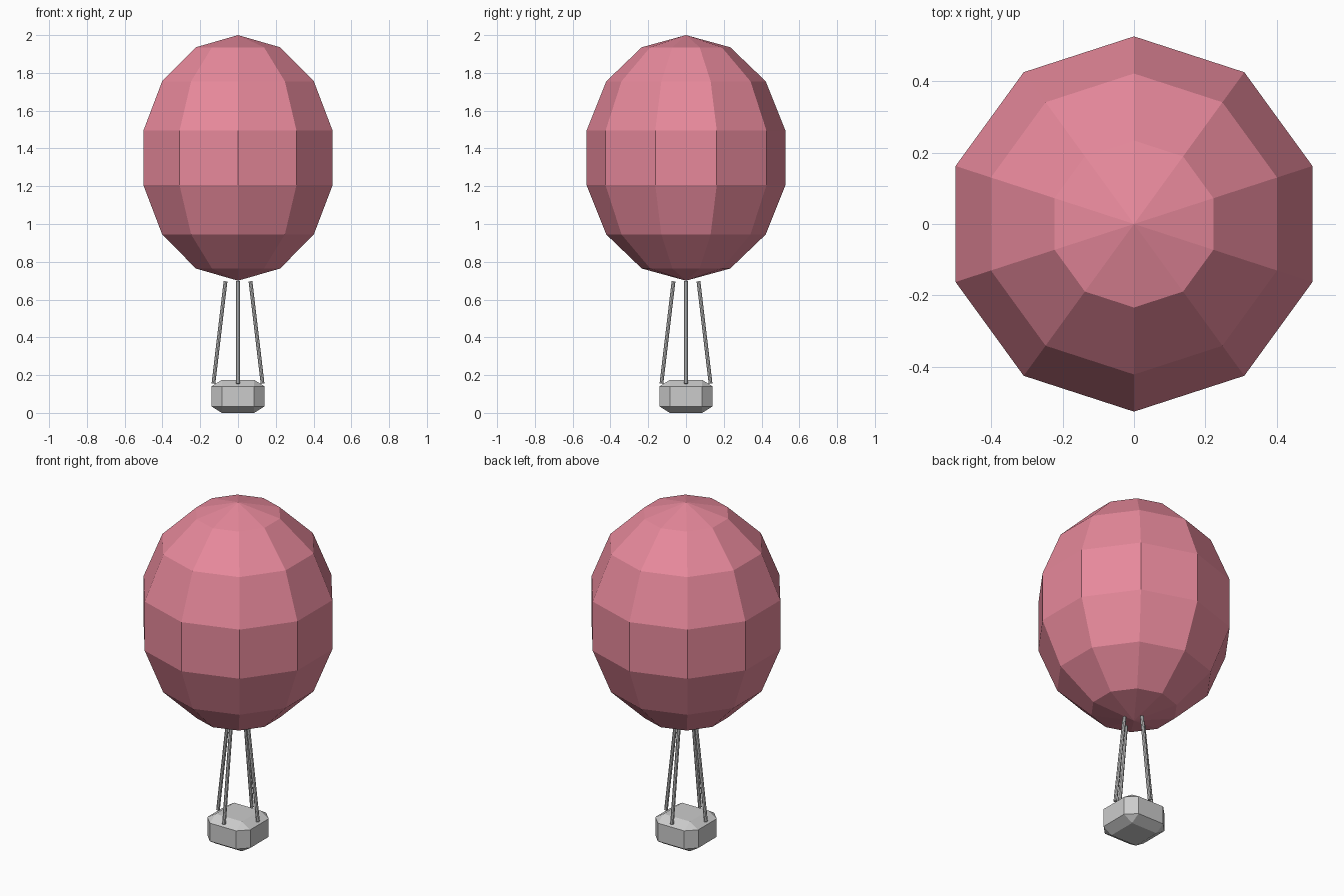
import bpy, bmesh
from math import sin, cos, pi
from mathutils import Vector, Matrix

if "Cube" in bpy.data.objects:
    bpy.data.objects.remove(bpy.data.objects["Cube"])


def finish(name, bm, color=None):
    bmesh.ops.recalc_face_normals(bm, faces=bm.faces)
    me = bpy.data.meshes.new(name)
    bm.to_mesh(me)
    bm.free()
    ob = bpy.data.objects.new(name, me)
    bpy.context.collection.objects.link(ob)
    if color:
        mat = bpy.data.materials.new(name + "_colour")
        mat.diffuse_color = (*color, 1)
        mat.use_nodes = True
        mat.node_tree.nodes["Principled BSDF"].inputs["Base Color"].default_value = mat.diffuse_color
        me.materials.append(mat)
    return ob


# Envelope: ten-sided stretched sphere with seven bands
SIDES, BANDS = 10, 7
bm = bmesh.new()
top = bm.verts.new((0, 0, 2.0))
bottom = bm.verts.new((0, 0, 0.70))
rings = []
for i in range(1, BANDS):
    a = pi * i / BANDS
    r, z = 0.54 * sin(a), 1.35 + 0.65 * cos(a)
    rings.append([bm.verts.new((r * sin(2 * pi * k / SIDES), r * cos(2 * pi * k / SIDES), z))
                  for k in range(SIDES)])
for k in range(SIDES):
    n = (k + 1) % SIDES
    bm.faces.new((top, rings[0][k], rings[0][n]))
    bm.faces.new((bottom, rings[-1][n], rings[-1][k]))
    for a, b in zip(rings, rings[1:]):
        bm.faces.new((a[k], b[k], b[n], a[n]))
finish("balloon_envelope", bm, (0.80, 0.25, 0.33))

# Basket: chamfered cube, flattened
bm = bmesh.new()
bmesh.ops.create_cube(bm, size=2)
bmesh.ops.bevel(bm, geom=bm.edges[:], offset=0.39, segments=1,
                profile=0.5, affect='EDGES')
bmesh.ops.scale(bm, vec=(0.14, 0.14, 0.0875), verts=bm.verts)
bmesh.ops.translate(bm, vec=(0, 0, 0.0875), verts=bm.verts)
finish("basket", bm)

# Four ropes leaning inward from the basket rim
low, high = Vector((0.13, 0, 0.155)), Vector((0.066, 0, 0.697))
axis = high - low
for i, side in enumerate(("right", "back", "left", "front")):
    bm = bmesh.new()
    bmesh.ops.create_cone(bm, cap_ends=True, segments=8, radius1=0.01,
                          radius2=0.01, depth=axis.length)
    m = (Matrix.Rotation(i * pi / 2, 4, 'Z') @ Matrix.Translation((low + high) / 2)
         @ axis.to_track_quat('Z', 'Y').to_matrix().to_4x4())
    bmesh.ops.transform(bm, matrix=m, verts=bm.verts)
    finish(side + "_rope", bm)
